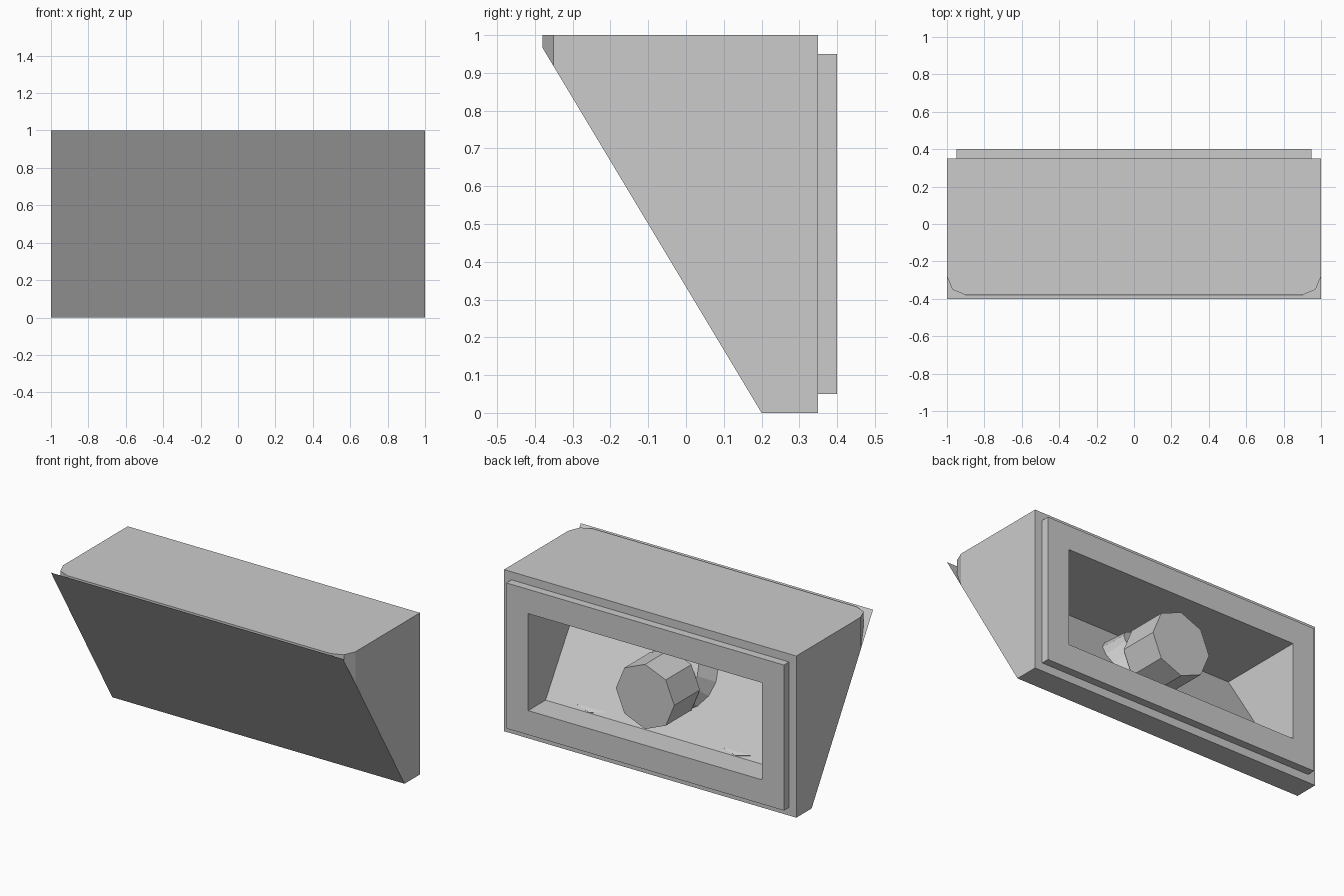
import bpy, bmesh, math
from mathutils import Vector, Matrix

old = bpy.data.objects.get("Cube")
if old:
    bpy.data.objects.remove(old, do_unlink=True)

grey = bpy.data.materials.new("plain grey")
grey.use_nodes = True
colour = (0.6, 0.6, 0.6, 1)
grey.diffuse_color = colour
grey.node_tree.nodes["Principled BSDF"].inputs["Base Color"].default_value = colour

SLOPE = Vector((0, 1, 0.6)).normalized()   # inward normal of the sloping front


def finish(name, bm, recalc=True):
    if recalc:
        bmesh.ops.recalc_face_normals(bm, faces=bm.faces)
    mesh = bpy.data.meshes.new(name)
    bm.to_mesh(mesh)
    bm.free()
    mesh.materials.append(grey)
    ob = bpy.data.objects.new(name, mesh)
    bpy.context.collection.objects.link(ob)
    return ob


def prism(points, offset):
    """Extrude a flat outline along an offset."""
    bm = bmesh.new()
    face = bm.faces.new([bm.verts.new(p) for p in points])
    ext = bmesh.ops.extrude_face_region(bm, geom=[face])["geom"]
    bmesh.ops.translate(bm, vec=offset,
                        verts=[v for v in ext if isinstance(v, bmesh.types.BMVert)])
    return bm


def round_part(name, centre, axis, r_start, r_end, depth, sides):
    """Cylinder or cone frustum centred on a point, along an axis."""
    bm = bmesh.new()
    turn = Vector(axis).to_track_quat('Z', 'Y').to_matrix().to_4x4()
    bmesh.ops.create_cone(bm, cap_ends=True, segments=sides, radius1=r_start,
                          radius2=r_end, depth=depth,
                          matrix=Matrix.Translation(centre) @ turn)
    return finish(name, bm)


def carve(ob):
    """Cut the rear cavity out of a part."""
    bm = prism([(-0.8, y, z) for y, z in
                ((0.5, 0.2), (0.23, 0.2), (-0.15, 0.8), (0.5, 0.8))], (1.6, 0, 0))
    cutter = finish("cavity_cutter", bm)
    cutter.hide_render = True
    mod = ob.modifiers.new("cavity", 'BOOLEAN')
    mod.operation = 'DIFFERENCE'
    mod.solver = 'EXACT'
    mod.object = cutter
    bpy.context.view_layer.objects.active = ob
    bpy.ops.object.modifier_apply(modifier=mod.name)
    bpy.data.objects.remove(cutter, do_unlink=True)


# Cabinet: plan with two rounded front corners, cut by the front slope
corner = [(0.9 + 0.1 * math.cos(a), -0.28 - 0.1 * math.sin(a))
          for a in (0, math.pi / 4, math.pi / 2)]
half = [(1, 0.35)] + corner
plan = half + [(-x, y) for x, y in reversed(half)]
bm = prism([(x, y, 0) for x, y in plan], (0, 0, 1))
cut = bmesh.ops.bisect_plane(bm, geom=bm.verts[:] + bm.edges[:] + bm.faces[:],
                             plane_co=(0, 0.2, 0), plane_no=-SLOPE, clear_outer=True)
bmesh.ops.holes_fill(bm, edges=[e for e in bm.edges if e.is_boundary])
carve(finish("cabinet", bm))

# Raised frame around the rear opening
bm = prism([(x, 0.35, z) for x, z in
            ((-0.95, 0.05), (0.95, 0.05), (0.95, 0.95), (-0.95, 0.95))], (0, 0.05, 0))
carve(finish("rear_frame", bm))

# Thin front sheet with square corners
bm = bmesh.new()
bm.faces.new([bm.verts.new(p) for p in
              ((-1, 0.2, 0), (1, 0.2, 0), (1, -0.4, 1), (-1, -0.4, 1))])
finish("front_sheet", bm, recalc=False)

# Central eight-sided drum and the flared cone behind it
round_part("centre_drum", (0, 0.275, 0.5), (0, 1, 0), 0.2, 0.2, 0.25, 8)
round_part("centre_cone", Vector((0, 0.03, 0.51)) + SLOPE * 0.04, SLOPE,
           0.25, 0.17, 0.16, 16)

# Tilted side discs, their lower rims showing above the inner slope
tilted = Matrix.Rotation(math.radians(15), 3, 'X') @ SLOPE
for side, x in (("left", 0.5), ("right", -0.5)):
    centre = Vector((x, 0.128, 0.355)) - SLOPE * 0.04
    round_part(side + "_disc", centre, tilted, 0.19, 0.19, 0.01, 12)
